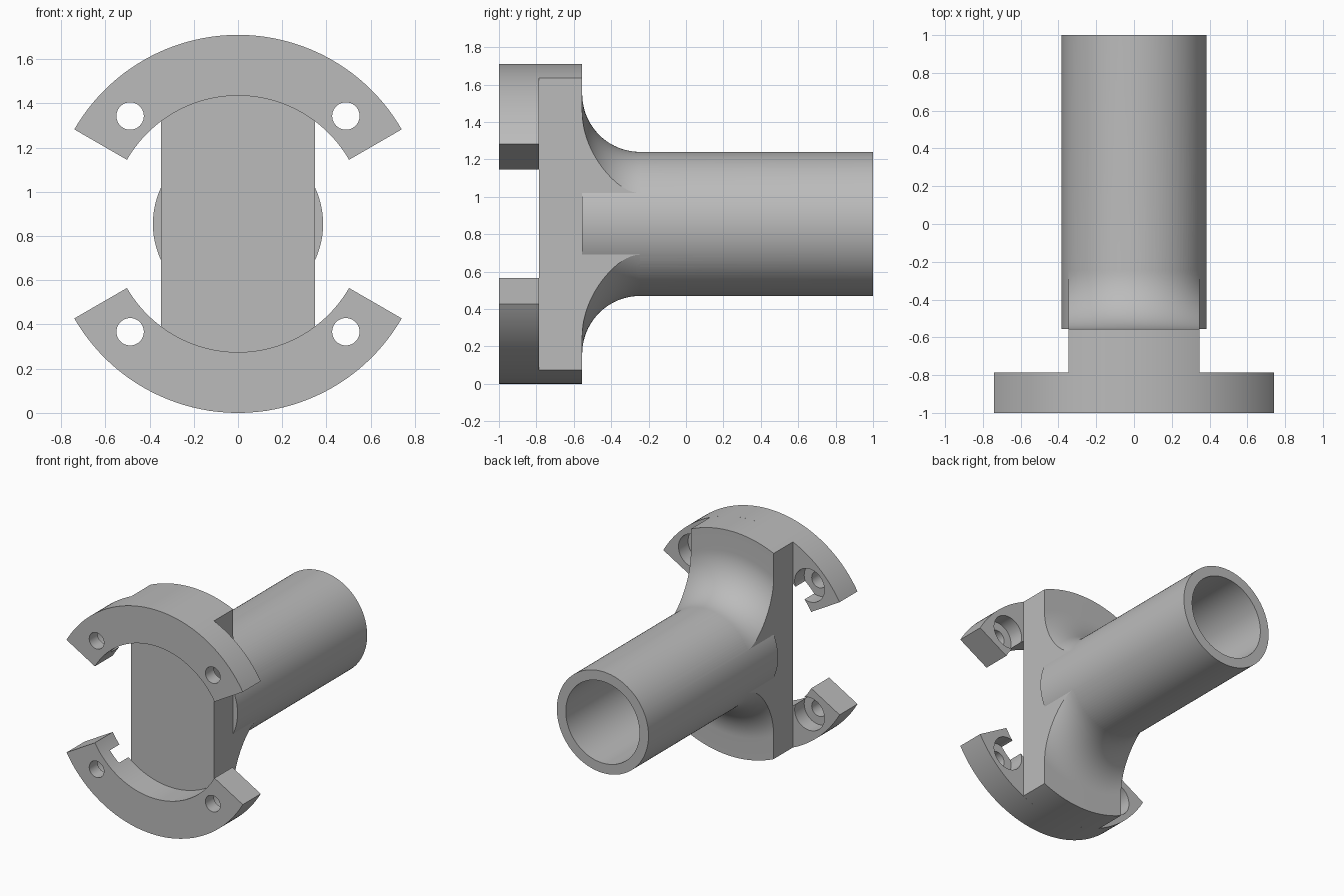
import bpy, bmesh
from math import sin, cos, pi, radians, sqrt
from mathutils import Vector

AXIS_Z = 0.855      # height of the pipe axis
R_OUT = 0.855       # flange outer radius
R_IN = 0.58         # clamp inner radius
R_PIPE = 0.385
R_BORE = 0.31
R_FILLET = 0.31
Y_FRONT, Y_PLATE, Y_BACK, Y_END = -1.0, -0.785, -0.555, 1.0
HALF_W = 0.348      # half width of the flat-sided plate
SEG = 128

default = bpy.data.objects.get("Cube")
if default:
    bpy.data.objects.remove(default, do_unlink=True)

grey = bpy.data.materials.new("plain grey")
grey.use_nodes = True
COLOUR = (0.5, 0.5, 0.5, 1)
grey.diffuse_color = COLOUR
grey.node_tree.nodes["Principled BSDF"].inputs["Base Color"].default_value = COLOUR


def make_object(name, bm):
    bmesh.ops.recalc_face_normals(bm, faces=bm.faces)
    mesh = bpy.data.meshes.new(name)
    bm.to_mesh(mesh)
    bm.free()
    mesh.materials.append(grey)
    obj = bpy.data.objects.new(name, mesh)
    bpy.context.collection.objects.link(obj)
    return obj


def prism(name, outline, y0, y1):
    """Extrude an (x, z) outline from y0 to y1."""
    bm = bmesh.new()
    face = bm.faces.new([bm.verts.new((x, y0, z)) for x, z in outline])
    made = bmesh.ops.extrude_face_region(bm, geom=[face])["geom"]
    verts = [v for v in made if isinstance(v, bmesh.types.BMVert)]
    bmesh.ops.translate(bm, verts=verts, vec=(0, y1 - y0, 0))
    return make_object(name, bm)


def arc(r, a0, a1, steps, cx=0, cz=AXIS_Z):
    return [(cx + r * cos(a0 + (a1 - a0) * i / steps),
             cz + r * sin(a0 + (a1 - a0) * i / steps)) for i in range(steps + 1)]


def rod(name, r, y0, y1, cx=0, cz=AXIS_Z, seg=SEG):
    return prism(name, arc(r, 0, 2 * pi, seg, cx, cz)[:-1], y0, y1)


def lathe(name, profile):
    """Spin an (r, y) profile round the pipe axis."""
    bm = bmesh.new()
    verts = [bm.verts.new((r, y, AXIS_Z)) for r, y in profile]
    edges = [bm.edges.new(pair) for pair in zip(verts, verts[1:])]
    bmesh.ops.spin(bm, geom=verts + edges, cent=(0, 0, AXIS_Z), axis=(0, 1, 0),
                   angle=2 * pi, steps=SEG, use_duplicate=False)
    bmesh.ops.remove_doubles(bm, verts=bm.verts, dist=1e-5)
    return make_object(name, bm)


def combine(target, other, operation):
    mod = target.modifiers.new(operation, "BOOLEAN")
    mod.operation = operation
    mod.solver = "EXACT"
    mod.object = other
    graph = bpy.context.evaluated_depsgraph_get()
    result = bpy.data.meshes.new_from_object(target.evaluated_get(graph))
    target.modifiers.clear()
    target.data = result
    bpy.data.objects.remove(other, do_unlink=True)


def smooth(obj):
    bpy.ops.object.select_all(action="DESELECT")
    obj.select_set(True)
    bpy.context.view_layer.objects.active = obj
    bpy.ops.object.shade_smooth_by_angle(angle=radians(25))


# Flat-sided plate with a curved neck flowing into the pipe
r_top = R_PIPE + R_FILLET
neck = [(r_top - R_FILLET * sin(t), Y_BACK + R_FILLET * (1 - cos(t)))
        for t in (pi / 2 * i / 20 for i in range(21))]
profile = [(0, Y_PLATE), (R_OUT, Y_PLATE), (R_OUT, Y_BACK)] + neck + [(0, neck[-1][1])]
body = lathe("flanged_pipe", profile)
slab = prism("slab", [(-HALF_W, -1), (HALF_W, -1), (HALF_W, 3), (-HALF_W, 3)], -2, 2)
combine(body, slab, "INTERSECT")

# Pipe, wider than the plate, with its bore closed by the plate
combine(body, rod("pipe", R_PIPE, Y_BACK, Y_END), "UNION")
combine(body, rod("bore", R_BORE, Y_BACK, Y_END + 0.1), "DIFFERENCE")
smooth(body)

# Upper and lower clamp arcs with counterbored bolt holes
for name, side in (("upper_clamp_arc", 1), ("lower_clamp_arc", -1)):
    a0, a1 = side * pi / 6, side * pi * 5 / 6
    clamp = prism(name, arc(R_OUT, a0, a1, 64) + arc(R_IN, a1, a0, 64), Y_FRONT, Y_PLATE)
    for x in (-0.488, 0.488):
        z = AXIS_Z + side * 0.488
        combine(clamp, rod("bolt_hole", 0.062, -1.1, -0.7, x, z, 40), "DIFFERENCE")
        combine(clamp, rod("counterbore", 0.125, -0.9, -0.7, x, z, 48), "DIFFERENCE")
    smooth(clamp)
